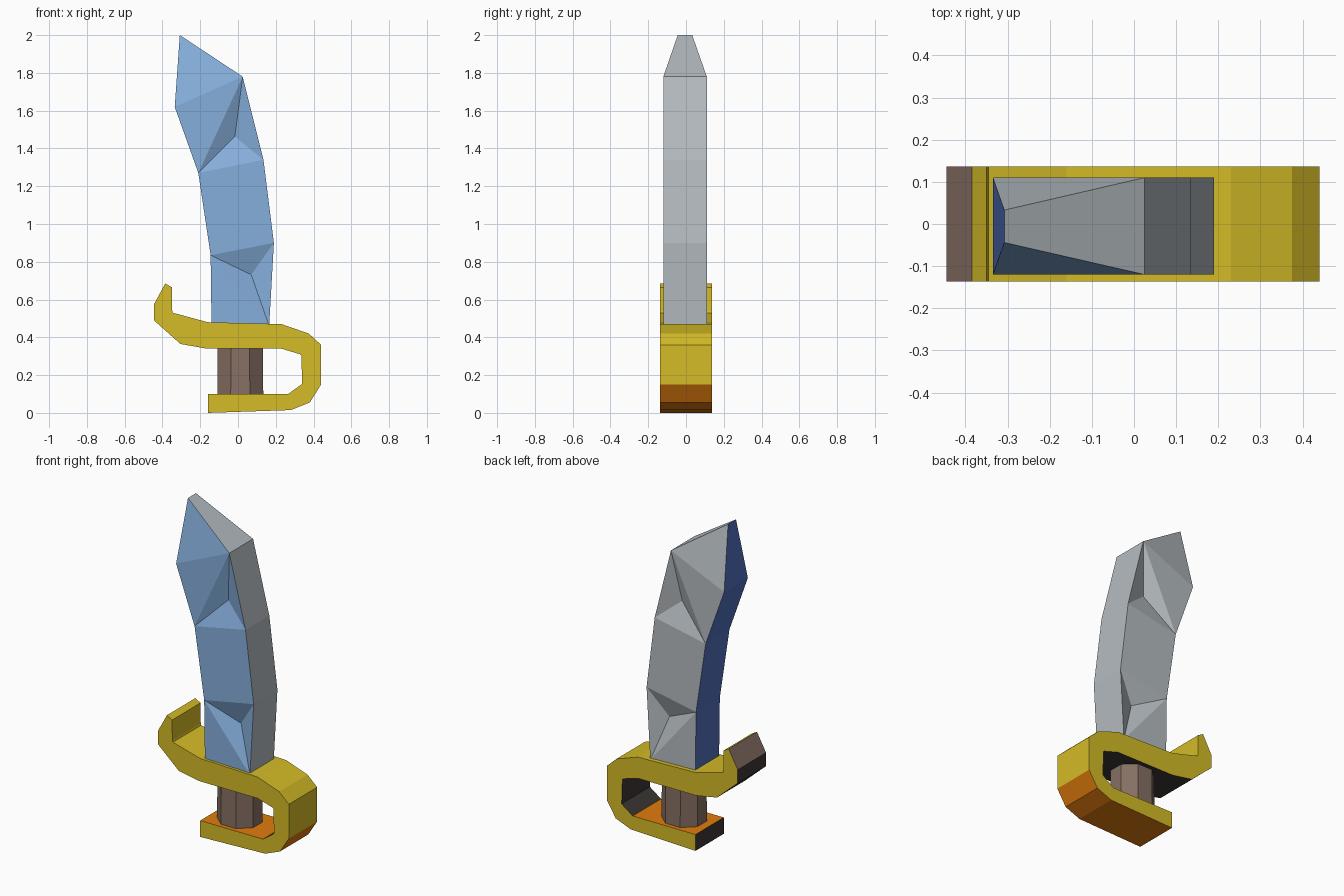
import bpy, bmesh, math
from mathutils import Vector

if "Cube" in bpy.data.objects:
    bpy.data.objects.remove(bpy.data.objects["Cube"])


def mat(name, r, g, b):
    m = bpy.data.materials.new(name)
    m.diffuse_color = (r, g, b, 1)
    m.use_nodes = True
    m.node_tree.nodes["Principled BSDF"].inputs["Base Color"].default_value = m.diffuse_color
    return m


LIGHT_BLUE = mat("light blue", 0.24, 0.43, 0.72)
DEEP_BLUE = mat("deep blue", 0.08, 0.16, 0.50)
STEEL = mat("steel grey", 0.46, 0.50, 0.53)
GOLD = mat("gold", 0.66, 0.50, 0.02)
ORANGE = mat("orange", 0.75, 0.20, 0.004)
BROWN = mat("brown", 0.24, 0.16, 0.125)
CHARCOAL = mat("charcoal", 0.045, 0.038, 0.034)


def finish(bm, name, mats):
    bmesh.ops.recalc_face_normals(bm, faces=bm.faces)
    me = bpy.data.meshes.new(name)
    bm.to_mesh(me)
    bm.free()
    for m in mats:
        me.materials.append(m)
    ob = bpy.data.objects.new(name, me)
    bpy.context.collection.objects.link(ob)
    return ob


# Blade: zigzag triangle strip on both sides, with hollowed facets
left = [(-0.14, 0.46), (-0.145, 0.835), (-0.21, 1.27), (-0.335, 1.62)]
right = [(0.165, 0.46), (0.19, 0.90), (0.135, 1.34), (0.025, 1.78)]
pts = [p for pair in zip(left, right) for p in pair] + [(-0.308, 2.0)]
tris = [(0, 1, 2), (2, 1, 3), (2, 3, 5), (2, 5, 4), (4, 5, 7), (4, 7, 6), (6, 7, 8)]
hollow = {(2, 1, 3), (4, 5, 7)}
bm = bmesh.new()
sides = []
for y, tip_y, mi in ((-0.12, -0.044, 0), (0.11, 0.033, 2)):
    vs = [bm.verts.new((x, tip_y if i == 8 else y, z)) for i, (x, z) in enumerate(pts)]
    for t in tris:
        a, b, c = (vs[i] for i in t)
        if t in hollow:
            mid = (a.co + b.co + c.co) / 3
            mid.y -= math.copysign(0.05, y)
            d = bm.verts.new(mid)
            faces = [(a, b, d), (b, c, d), (c, a, d)]
        else:
            faces = [(a, b, c)]
        for f in faces:
            bm.faces.new(f).material_index = mi
    sides.append(vs)
front, back = sides
for chain, mi in (((0, 2, 4, 6, 8), 1), ((1, 3, 5, 7, 8), 2), ((0, 1), 2)):
    for i, j in zip(chain, chain[1:]):
        bm.faces.new((front[i], front[j], back[j], back[i])).material_index = mi
finish(bm, "blade", [LIGHT_BLUE, DEEP_BLUE, STEEL])

# Guard: a bent band given as outer/inner edge pairs from pommel to hook
outer = [(-0.16, 0.0), (0.28, 0.015), (0.38, 0.055), (0.44, 0.15), (0.44, 0.36),
         (0.375, 0.42), (0.23, 0.47), (-0.16, 0.48), (-0.345, 0.53),
         (-0.348, 0.54), (-0.35, 0.60), (-0.35, 0.665)]
inner = [(-0.16, 0.10), (0.265, 0.10), (0.335, 0.15), (0.34, 0.155), (0.335, 0.305),
         (0.33, 0.31), (0.23, 0.34), (-0.165, 0.34), (-0.305, 0.365),
         (-0.445, 0.49), (-0.445, 0.575), (-0.385, 0.685)]
bm = bmesh.new()
rows = []
for o, n in zip(outer, inner):
    rows.append([bm.verts.new((p[0], y, p[1])) for p, y in
                 ((o, -0.137), (o, 0.137), (n, 0.137), (n, -0.137))])
last = len(rows) - 2
for k, (r, s) in enumerate(zip(rows, rows[1:])):
    outer_mat = 1 if k < 3 else 0
    inner_mat = 1 if k == 0 else 2 if k == last else 3
    for e, mi in enumerate((outer_mat, 0, inner_mat, 0)):
        f = (e + 1) % 4
        bm.faces.new((r[e], r[f], s[f], s[e])).material_index = mi
bm.faces.new(rows[0]).material_index = 3
bm.faces.new(rows[-1]).material_index = 0
finish(bm, "guard", [GOLD, ORANGE, BROWN, CHARCOAL])

# Grip: eight-sided post between the pommel bar and the guard
bm = bmesh.new()
bmesh.ops.create_cone(bm, cap_ends=True, segments=8, radius1=1, radius2=0.98, depth=1)
for v in bm.verts:
    a = math.pi / 8
    x, y = v.co.x, v.co.y
    v.co = Vector((0.012 + 0.132 * (x * math.cos(a) - y * math.sin(a)),
                   0.12 * (x * math.sin(a) + y * math.cos(a)),
                   0.22 + v.co.z * 0.26))
finish(bm, "grip", [BROWN])
